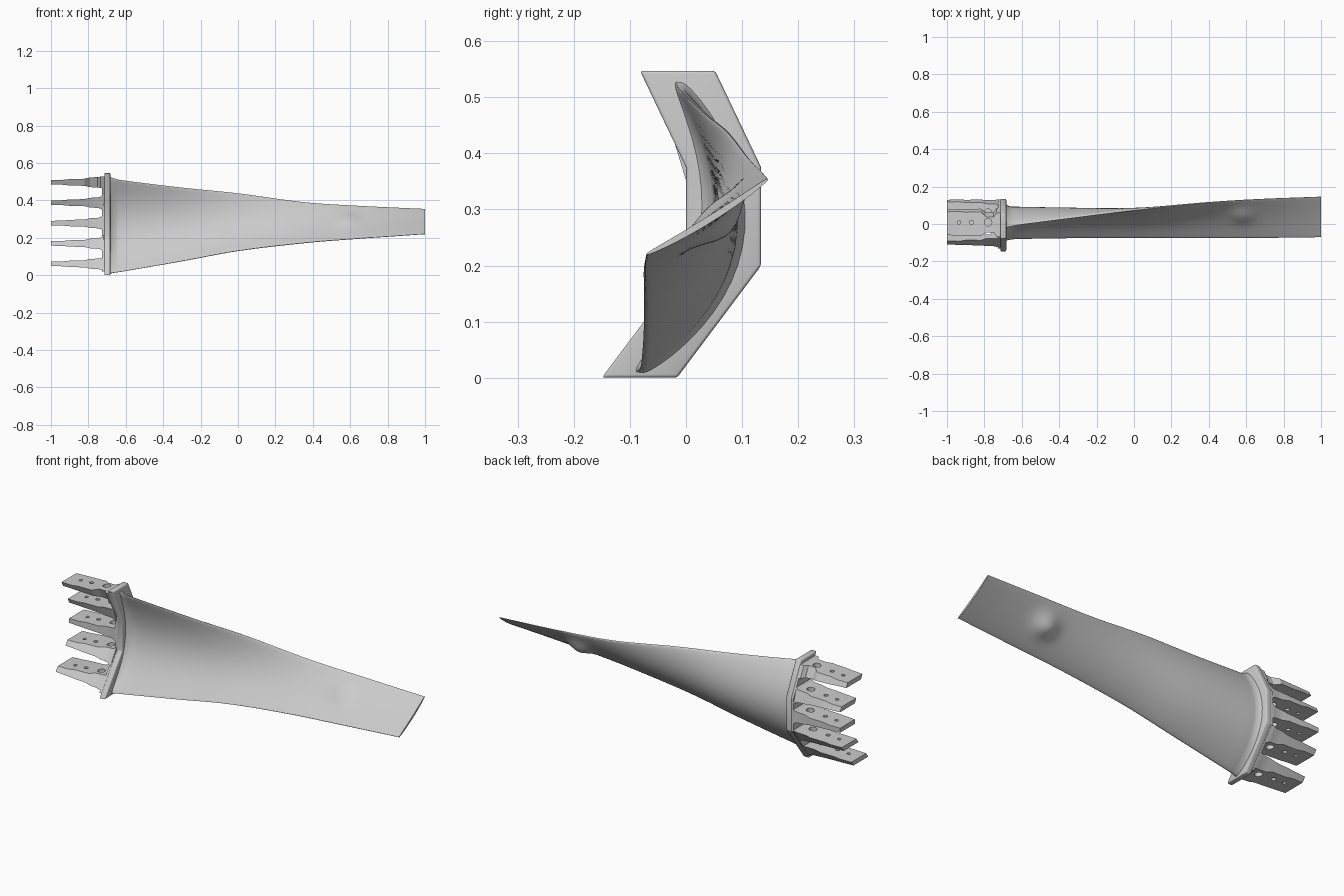
import bpy, bmesh, math
from mathutils import Vector

if "Cube" in bpy.data.objects:
    bpy.data.objects.remove(bpy.data.objects["Cube"])

metal = bpy.data.materials.new("light grey metal")
metal.use_nodes = True
metal.diffuse_color = (0.6, 0.6, 0.6, 1)
metal.node_tree.nodes["Principled BSDF"].inputs["Base Color"].default_value = (0.6, 0.6, 0.6, 1)


def make_object(name, bm):
    bmesh.ops.recalc_face_normals(bm, faces=bm.faces)
    mesh = bpy.data.meshes.new(name)
    bm.to_mesh(mesh)
    bm.free()
    mesh.materials.append(metal)
    obj = bpy.data.objects.new(name, mesh)
    bpy.context.collection.objects.link(obj)
    return obj


def loft(name, rings):
    """Skin a list of equal-sized closed rings and cap both ends."""
    bm = bmesh.new()
    loops = [[bm.verts.new(p) for p in ring] for ring in rings]
    n = len(loops[0])
    for a, b in zip(loops, loops[1:]):
        for i in range(n):
            j = (i + 1) % n
            bm.faces.new((a[i], a[j], b[j], b[i]))
    for end in (loops[0], loops[-1]):
        # cap with a strip between the two sides of the ring
        for i in range(n // 2 - 1):
            bm.faces.new((end[i], end[i + 1], end[n - 2 - i], end[n - 1 - i]))
    return make_object(name, bm)


def apply_modifier(obj, mod):
    bpy.context.view_layer.objects.active = obj
    bpy.ops.object.modifier_apply(modifier=mod.name)


def smooth(obj, angle):
    bpy.ops.object.select_all(action="DESELECT")
    obj.select_set(True)
    bpy.context.view_layer.objects.active = obj
    bpy.ops.object.shade_smooth_by_angle(angle=math.radians(angle))


# Bent centre line shared by the flange and fingers: (z, y)
BEND = [(0.0, -0.083), (0.2, 0.067), (0.375, 0.067), (0.547, -0.015)]


def centre_y(z):
    for (z0, y0), (z1, y1) in zip(BEND, BEND[1:]):
        if z <= z1:
            return y0 + (y1 - y0) * (z - z0) / (z1 - z0)
    return BEND[-1][1]


def chevron(x, w, inset):
    zs = [inset, 0.2, 0.375, 0.547 - inset]
    return ([(x, centre_y(z) - w, z) for z in zs]
            + [(x, centre_y(z) + w, z) for z in reversed(zs)])


# Flange and the root block behind it
flange = loft("root_flange", [chevron(x, 0.067, 0) for x in (-0.715, -0.683)])
bevel = flange.modifiers.new("bevel", "BEVEL")
bevel.width = 0.006
bevel.segments = 3
apply_modifier(flange, bevel)
smooth(flange, 40)
block = loft("root_block", [chevron(x, 0.064, 0.02) for x in (-0.726, -0.7)])

# Fingers: x, half thickness, half width
FINGER = [(-1, 0.012, 0.062), (-0.94, 0.013, 0.065), (-0.9, 0.017, 0.062),
          (-0.82, 0.019, 0.064), (-0.79, 0.026, 0.06), (-0.75, 0.028, 0.06),
          (-0.735, 0.032, 0.063), (-0.726, 0.039, 0.064), (-0.718, 0.046, 0.064)]
for k in range(5):
    zc = 0.061 + k * 0.109
    rings = []
    for x, h, w in FINGER:
        if k == 4 and -0.8 < x < -0.74:
            w = 0.042   # narrowed neck on the top finger
        h = min(h, 0.03) if k in (0, 4) else h
        rings.append([(x, centre_y(z) + s * w, z)
                      for z, s in ((zc - h, -1), (zc + h, -1), (zc + h, 1), (zc - h, 1))])
    finger = loft(f"root_finger_{k + 1}", rings)
    # Row of pin holes
    bm = bmesh.new()
    for x, r in ((-0.78, 0.02), (-0.87, 0.011), (-0.935, 0.009)):
        made = bmesh.ops.create_cone(bm, cap_ends=True, segments=16,
                                     radius1=r, radius2=r, depth=0.15)
        bmesh.ops.translate(bm, verts=made["verts"], vec=(x, centre_y(zc), zc))
    cutter = make_object("hole_cutter", bm)
    cutter.hide_render = True
    cut = finger.modifiers.new("holes", "BOOLEAN")
    cut.operation = "DIFFERENCE"
    cut.solver = "EXACT"
    cut.object = cutter
    apply_modifier(finger, cut)
    bpy.data.objects.remove(cutter)
    smooth(finger, 30)

# Blade stations: x, top y, top z, bottom y, bottom z, camber, half thickness
STATIONS = [(-0.69, -0.012, 0.53, -0.083, 0.008, 0.112, 0.045),
            (-0.66, -0.01, 0.517, -0.08, 0.014, 0.112, 0.026),
            (-0.6, 0.0, 0.505, -0.077, 0.023, 0.108, 0.021),
            (-0.3, 0.038, 0.468, -0.073, 0.075, 0.08, 0.019),
            (0.0, 0.075, 0.437, -0.073, 0.13, 0.05, 0.016),
            (0.35, 0.112, 0.39, -0.074, 0.172, 0.024, 0.012),
            (0.65, 0.132, 0.37, -0.074, 0.196, 0.012, 0.009),
            (1.0, 0.146, 0.354, -0.07, 0.22, 0.006, 0.006)]


def blend(p, q, r, s, t):
    """Catmull-Rom interpolation."""
    return [0.5 * (2 * b + (c - a) * t + (2 * a - 5 * b + 4 * c - d) * t * t
                   + (3 * b - a - 3 * c + d) * t ** 3) for a, b, c, d in zip(p, q, r, s)]


def section(station, n=26):
    x, ty, tz, by, bz, camber, thick = station
    bottom, top = Vector((x, by, bz)), Vector((x, ty, tz))
    chord = top - bottom
    out = Vector((0, chord.z, -chord.y)).normalized()   # toward the back
    sides = {1: [], -1: []}
    for i in range(n):
        u = 0.5 - 0.5 * math.cos(math.pi * (i + 0.25) / (n - 0.5))
        arch = camber * 4 * u * (1 - u)
        half = thick * (0.12 + 0.88 * math.sqrt(4 * u * (1 - u)))
        # Mid-span lump, strongest on the back
        lump = math.exp(-((x - 0.58) / 0.06) ** 2 - ((u - 0.58) / 0.2) ** 2)
        for side in (1, -1):
            grow = half + lump * (0.03 if side == 1 else 0.012)
            sides[side].append(bottom + chord * u + out * (arch + side * grow))
    return sides[1] + sides[-1][::-1]


rings = []
last = len(STATIONS) - 1
for i in range(last):
    p, q = STATIONS[max(i - 1, 0)], STATIONS[i]
    r, s = STATIONS[i + 1], STATIONS[min(i + 2, last)]
    steps = 4 if i < 2 else 16
    rings += [section(blend(p, q, r, s, k / steps)) for k in range(steps)]
rings.append(section(STATIONS[-1]))
blade = loft("twisted_blade", rings)
smooth(blade, 50)
